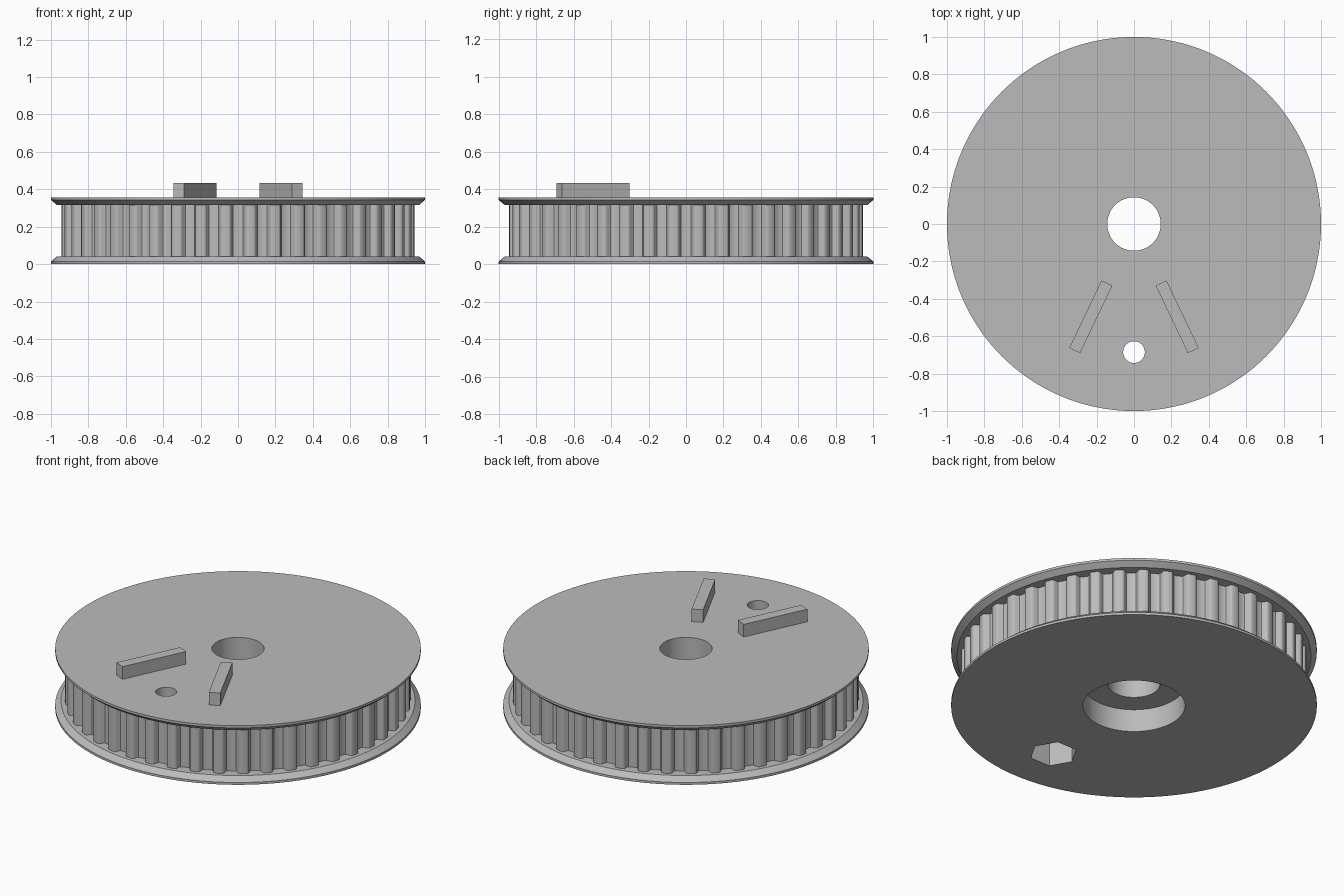
import bpy
import bmesh
from math import sin, cos, pi, radians
from mathutils import Matrix

if "Cube" in bpy.data.objects:
    bpy.data.objects.remove(bpy.data.objects["Cube"])

TEETH = 44
DRUM_R = 0.945
FLANGE_TOP = 0.041      # upper face of the lower flange
DRUM_TOP = 0.316        # lower face of the upper flange
HEIGHT = 0.357
SCREW_Y = -0.685

grey = bpy.data.materials.new("plain_grey")
grey.use_nodes = True
grey.diffuse_color = (0.5, 0.5, 0.5, 1)
grey.node_tree.nodes["Principled BSDF"].inputs["Base Color"].default_value = (0.5, 0.5, 0.5, 1)


def circle(r, n=144, cx=0, cy=0):
    return [(cx + r * cos(2 * pi * i / n), cy + r * sin(2 * pi * i / n)) for i in range(n)]


def loft(name, layers):
    """Closed solid through outlines of equal point count, given as (outline, z)."""
    bm = bmesh.new()
    rings = [[bm.verts.new((x, y, z)) for x, y in outline] for outline, z in layers]
    bm.faces.new(rings[0][::-1])
    bm.faces.new(rings[-1])
    n = len(rings[0])
    for low, high in zip(rings, rings[1:]):
        for i in range(n):
            j = (i + 1) % n
            bm.faces.new((low[i], low[j], high[j], high[i]))
    bmesh.ops.recalc_face_normals(bm, faces=bm.faces)
    mesh = bpy.data.meshes.new(name)
    bm.to_mesh(mesh)
    bm.free()
    mesh.materials.append(grey)
    obj = bpy.data.objects.new(name, mesh)
    bpy.context.collection.objects.link(obj)
    return obj


def activate(obj):
    bpy.ops.object.select_all(action='DESELECT')
    obj.select_set(True)
    bpy.context.view_layer.objects.active = obj


# Drum outline: one rounded belt groove repeated around the rim
half = [(0.050, 0), (0.043, 0.003), (0.038, 0.009), (0.033, 0.025), (0.027, 0.034), (0.017, 0.038)]
groove = [(-w, d) for w, d in half] + [(w, d) for w, d in reversed(half)]
outline = []
for k in range(TEETH):
    a = 2 * pi * k / TEETH
    for w, d in groove:
        r, t = DRUM_R - d, a + w / DRUM_R
        outline.append((r * cos(t), r * sin(t)))

drum = loft("toothed_drum", [(outline, FLANGE_TOP), (outline, DRUM_TOP)])

# Flanges: thin straight rim, then a bevel towards the belt
rim, inner = circle(1.0), circle(0.968)
lower = loft("lower_flange", [(rim, 0), (rim, 0.014), (inner, FLANGE_TOP)])
upper = loft("upper_flange", [(inner, DRUM_TOP), (rim, HEIGHT - 0.014), (rim, HEIGHT)])

# Holes: shaft bore, bearing recess, screw hole and hexagonal nut pocket
cuts = [
    (circle(0.143, 64), -0.1, 0.5),
    (circle(0.279, 96), -0.1, 0.137),
    (circle(0.058, 40, 0, SCREW_Y), -0.1, 0.5),
    (circle(0.131, 6, 0, SCREW_Y), -0.1, 0.19),
]
for shape, z0, z1 in cuts:
    cutter = loft("hole_cutter", [(shape, z0), (shape, z1)])
    cutter.hide_render = True
    for part in (lower, drum, upper):
        if z1 < DRUM_TOP and part is upper:
            continue
        mod = part.modifiers.new("hole", 'BOOLEAN')
        mod.operation = 'DIFFERENCE'
        mod.solver = 'EXACT'
        mod.object = cutter
        activate(part)
        bpy.ops.object.modifier_apply(modifier=mod.name)
    bpy.data.objects.remove(cutter)

for part in (lower, drum, upper):
    activate(part)
    bpy.ops.object.shade_smooth_by_angle(angle=radians(30))

# Two slanted bars on the upper face
bar = [(-0.032, -0.2), (0.032, -0.2), (0.032, 0.2), (-0.032, 0.2)]
for name, side in (("left_bar", 1), ("right_bar", -1)):
    obj = loft(name, [(bar, HEIGHT - 0.01), (bar, 0.433)])
    obj.data.transform(Matrix.Translation((side * 0.231, -0.496, 0))
                       @ Matrix.Rotation(side * radians(25.5), 4, 'Z'))
